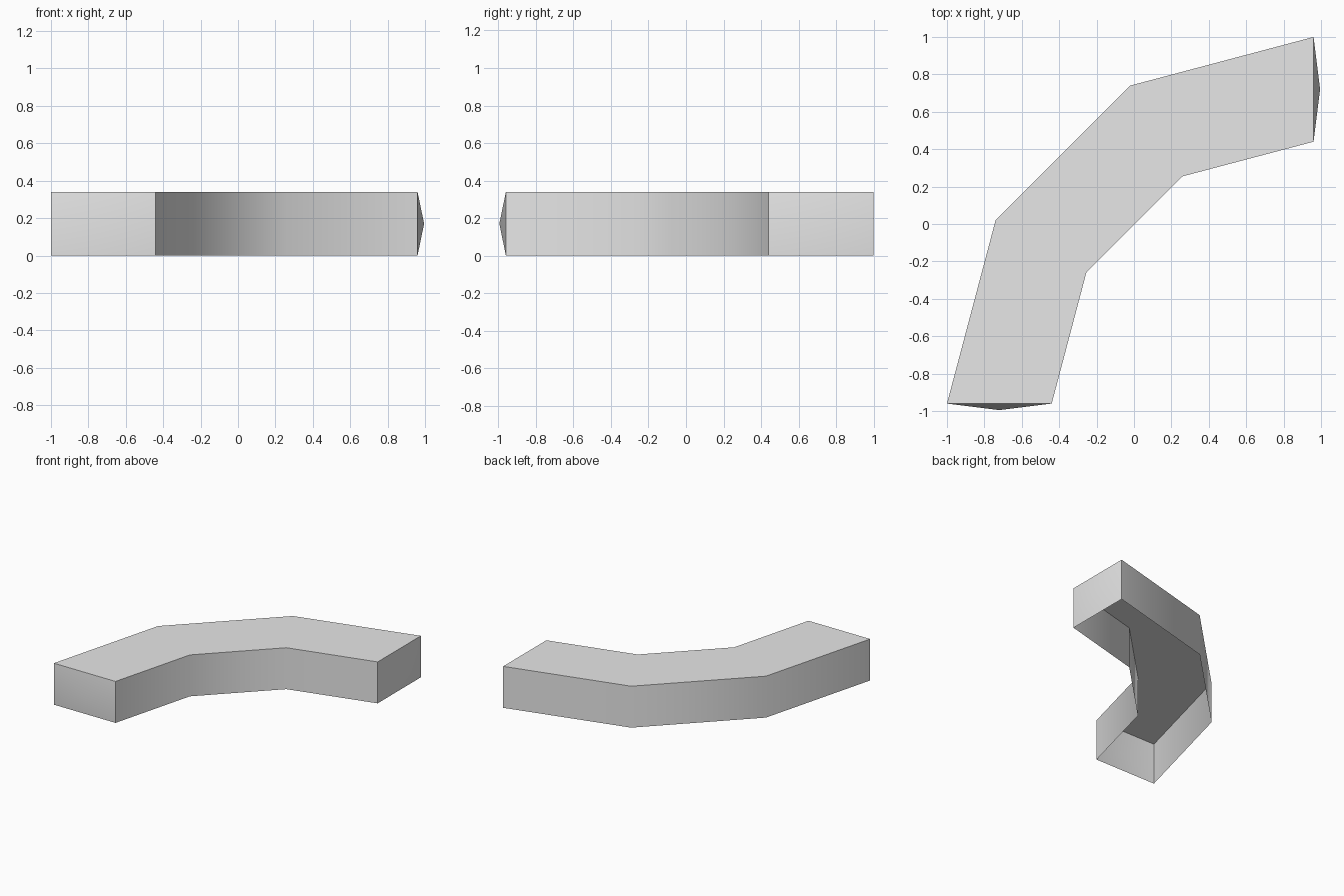
import bpy
import bmesh
import math

cube = bpy.data.objects.get("Cube")
if cube:
    bpy.data.objects.remove(cube, do_unlink=True)

HEIGHT = 0.34

grey = bpy.data.materials.new("light_grey")
grey.use_nodes = True
grey.diffuse_color = (0.8, 0.8, 0.8, 1)
grey.node_tree.nodes["Principled BSDF"].inputs["Base Color"].default_value = (0.8, 0.8, 0.8, 1)


def mirrored(points):
    """Complete half a path by reflecting it across the diagonal y = -x."""
    return points + [(-y, -x) for x, y in reversed(points)]


# Plan of the bend: outer and inner edges, and the tip of each end cap
outer = mirrored([(-1.0, -0.96), (-0.74, 0.02)])
inner = mirrored([(-0.44, -0.96), (-0.255, -0.26)])
tips = mirrored([(-0.72, -0.995)])

bm = bmesh.new()


def rail(points, z):
    return [bm.verts.new((x, y, z)) for x, y in points]


# Cross-section rails: an upside-down channel, open underneath
rails = [rail(outer, 0), rail(outer, HEIGHT), rail(inner, HEIGHT), rail(inner, 0)]
for a, b in zip(rails, rails[1:]):
    for i in range(len(outer) - 1):
        bm.faces.new((a[i], a[i + 1], b[i + 1], b[i]))

# Shallow pyramid caps on both ends
for end, (x, y) in zip((0, -1), tips):
    tip = bm.verts.new((x, y, HEIGHT / 2))
    ring = [r[end] for r in rails]
    for i in range(4):
        bm.faces.new((ring[i], ring[(i + 1) % 4], tip))

bmesh.ops.recalc_face_normals(bm, faces=bm.faces)
# Keep the shell facing outward
if max(bm.faces, key=lambda f: f.calc_center_median().z).normal.z < 0:
    bmesh.ops.reverse_faces(bm, faces=bm.faces)

mesh = bpy.data.meshes.new("curved_channel")
bm.to_mesh(mesh)
bm.free()
mesh.materials.append(grey)
channel = bpy.data.objects.new("curved_channel", mesh)
bpy.context.collection.objects.link(channel)

# Smooth the bends, keep the box edges crisp
bpy.ops.object.select_all(action="DESELECT")
channel.select_set(True)
bpy.context.view_layer.objects.active = channel
bpy.ops.object.shade_smooth_by_angle(angle=math.radians(40))
